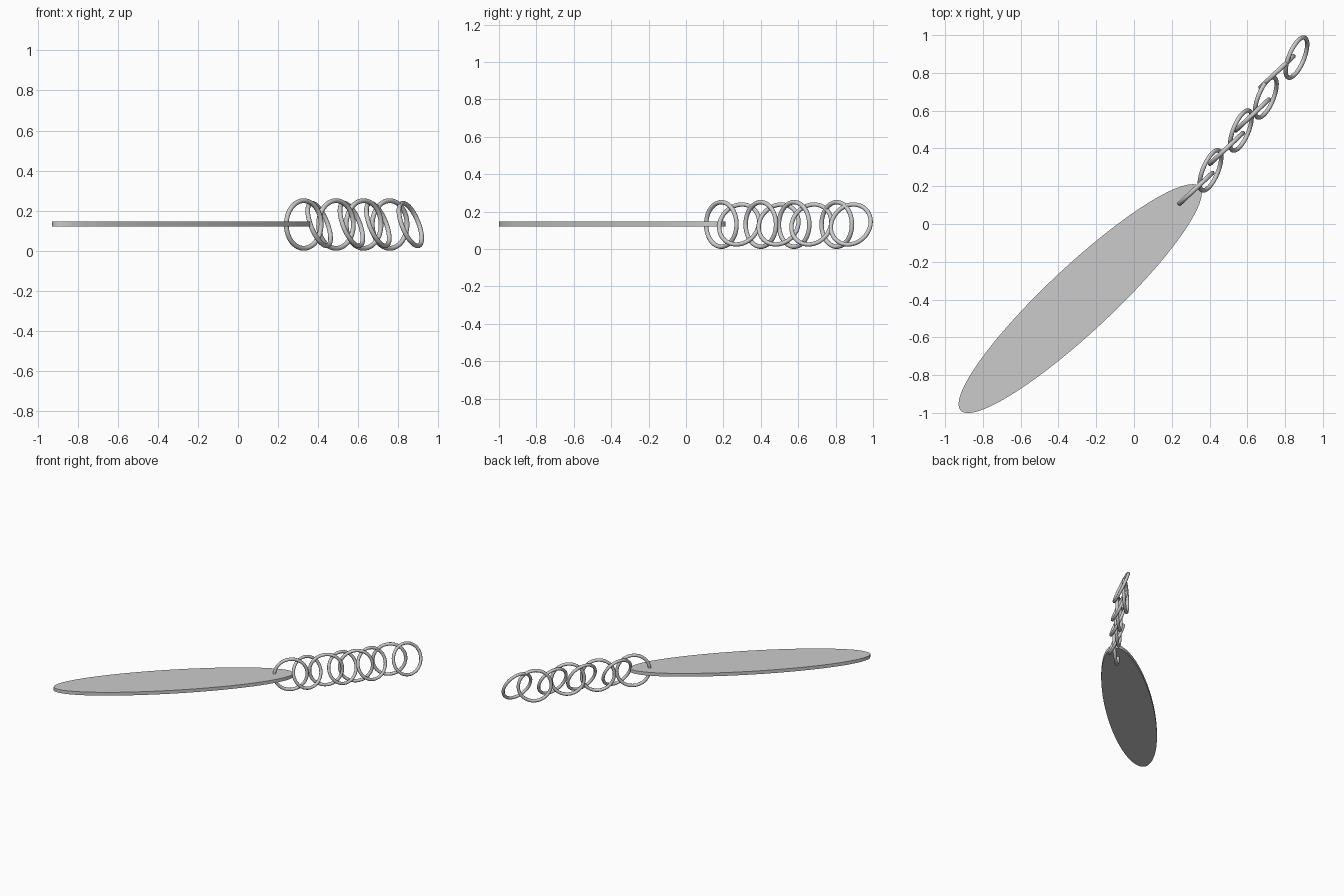
import bpy
import math
from mathutils import Vector

cube = bpy.data.objects.get("Cube")
if cube:
    bpy.data.objects.remove(cube, do_unlink=True)

# Single grey metal
grey = bpy.data.materials.new("grey_metal")
grey.use_nodes = True
colour = (0.6, 0.6, 0.6, 1.0)
grey.diffuse_color = colour
grey.node_tree.nodes["Principled BSDF"].inputs["Base Color"].default_value = colour

MID_Z = 0.131          # height of the chain's centre line
HEADING = math.radians(43.1)


def finish(name):
    obj = bpy.context.object
    obj.name = name
    obj.data.materials.append(grey)
    bpy.ops.object.shade_smooth_by_angle(angle=math.radians(40))
    return obj


def ring(name, x, y, normal, major, minor):
    """Torus whose axis points along the given normal."""
    turn = Vector((0, 0, 1)).rotation_difference(Vector(normal)).to_euler()
    bpy.ops.mesh.primitive_torus_add(
        major_segments=48, minor_segments=12, major_radius=major,
        minor_radius=minor, location=(x, y, MID_Z), rotation=turn)
    return finish(name)


# Flat oval tag
bpy.ops.mesh.primitive_cylinder_add(
    vertices=64, radius=1, depth=1, location=(-0.285, -0.395, MID_Z + 0.002))
tag = bpy.context.object
tag.scale = (0.867, 0.174, 0.026)
tag.rotation_euler = (0, 0, HEADING)
bpy.ops.object.transform_apply(location=False, rotation=False, scale=True)
finish("oval_tag")

# Upright links, lying along the chain
upright = (math.sin(HEADING), -math.cos(HEADING), 0)
for i, (x, y) in enumerate([(0.328, 0.189), (0.489, 0.400),
                            (0.627, 0.578), (0.757, 0.806)]):
    ring(f"upright_link_{i + 1}", x, y, upright, 0.119, 0.012)

# Leaning links that join them
leaning = (0.866, -0.357, 0.35)
for i, (x, y) in enumerate([(0.405, 0.284), (0.566, 0.495),
                            (0.698, 0.670), (0.860, 0.881)]):
    ring(f"leaning_link_{i + 1}", x, y, leaning, 0.114, 0.0115)
